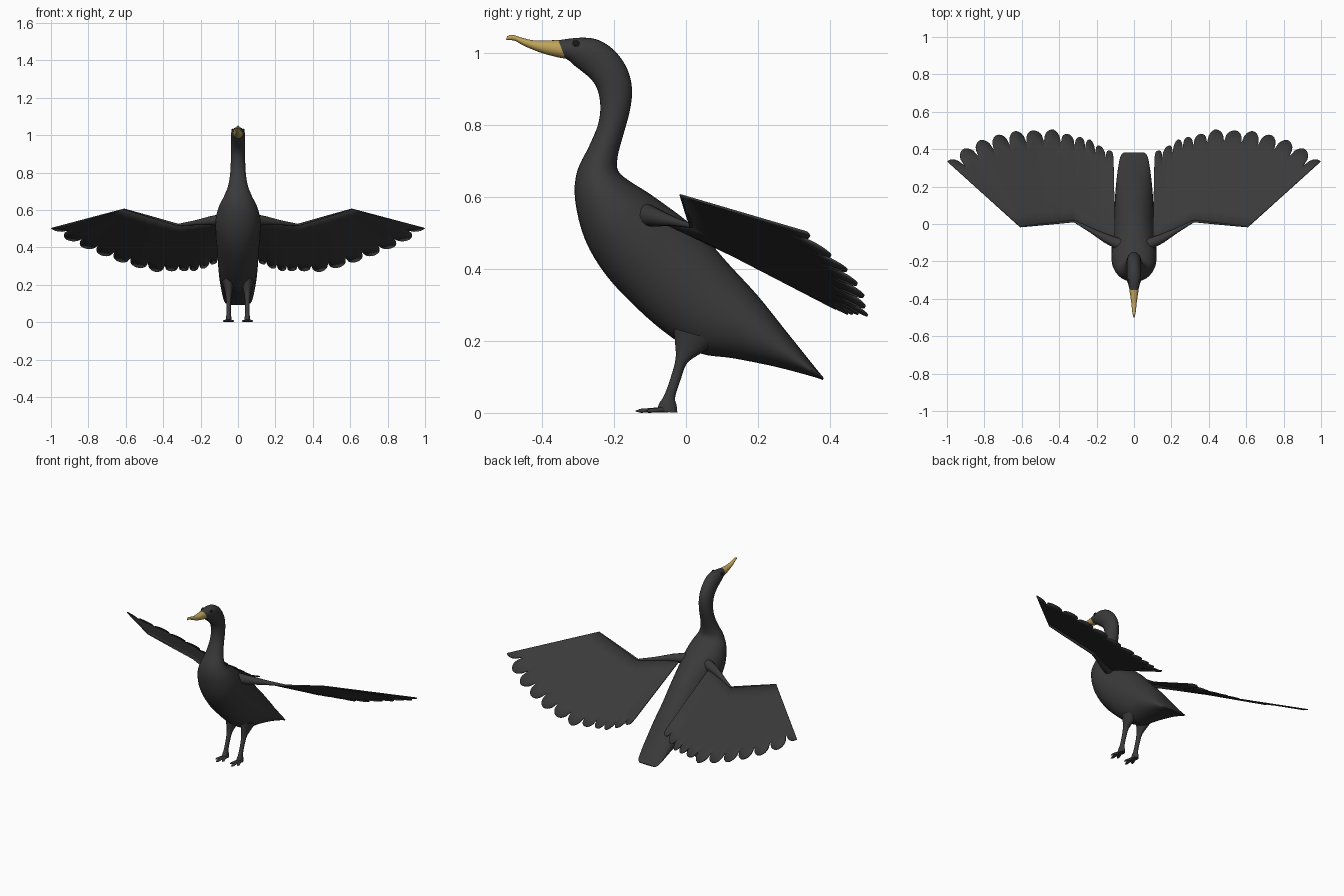
import bpy, math
from mathutils import Vector

cube = bpy.data.objects.get("Cube")
if cube:
    bpy.data.objects.remove(cube)


def material(name, color, rough=0.8):
    m = bpy.data.materials.new(name)
    m.use_nodes = True
    m.diffuse_color = (*color, 1)
    bsdf = m.node_tree.nodes["Principled BSDF"]
    bsdf.inputs["Base Color"].default_value = (*color, 1)
    bsdf.inputs["Roughness"].default_value = rough
    return m


PLUMAGE = material("charcoal plumage", (0.042, 0.042, 0.042))
HORN = material("horn yellow", (0.52, 0.36, 0.1))
EYE = material("eye black", (0.012, 0.012, 0.012))


def finish(name, verts, faces, mat, mirror=False, angle=50):
    """Make a smooth-shaded object, optionally mirrored across x."""
    me = bpy.data.meshes.new(name)
    me.from_pydata(verts, [], faces)
    me.materials.append(mat)
    me.shade_smooth()
    me.set_sharp_from_angle(angle=math.radians(angle))
    ob = bpy.data.objects.new(name, me)
    bpy.context.collection.objects.link(ob)
    if mirror:
        ob.modifiers.new("mirror", "MIRROR").use_mirror_merge = False
    return ob


def spline(rows, steps):
    """Smooth interpolation through rows of numbers."""
    out = []
    for i in range(len(rows) - 1):
        a, b = rows[max(i - 1, 0)], rows[i]
        c, d = rows[i + 1], rows[min(i + 2, len(rows) - 1)]
        for k in range(steps):
            t = k / steps
            out.append([q + t / 2 * (r - p + t * (2 * p - 5 * q + 4 * r - s
                        + t * (3 * (q - r) + s - p)))
                        for p, q, r, s in zip(a, b, c, d)])
    return out + [list(rows[-1])]


def skin(name, rings, mat, mirror=False):
    n = len(rings[0])
    faces = [(i * n + j, i * n + (j + 1) % n, (i + 1) * n + (j + 1) % n, (i + 1) * n + j)
             for i in range(len(rings) - 1) for j in range(n)]
    faces += [tuple(reversed(range(n))), tuple(range((len(rings) - 1) * n, len(rings) * n))]
    return finish(name, [v for r in rings for v in r], faces, mat, mirror)


def loft(name, rows, mat, x=0, mirror=False, n=28, steps=4):
    """Rows: front y, front z, back y, back z, half width."""
    rings = []
    for fy, fz, by, bz, w in spline(rows, steps):
        front, back = Vector((x, fy, fz)), Vector((x, by, bz))
        mid, half = (front + back) / 2, (back - front) / 2
        rings.append([mid + half * math.cos(a) + Vector((w * math.sin(a), 0, 0))
                      for a in (math.tau * j / n for j in range(n))])
    return skin(name, rings, mat, mirror)


def tube(name, path, mat, n=12, flat=1):
    """Tapered limb through (point, radius) pairs, mirrored."""
    axis = (Vector(path[-1][0]) - Vector(path[0][0])).normalized()
    side = axis.cross(Vector((0, 0, 1))).normalized()
    up = side.cross(axis) * flat
    rings = [[Vector(p) + r * (side * math.cos(a) + up * math.sin(a))
              for a in (math.tau * j / n for j in range(n))] for p, r in path]
    return skin(name, rings, mat, True)


# Body, neck and head in one skin, from tail to face
loft("body_neck_head", [
    (0.38, 0.091, 0.383, 0.097, 0.055), (0.355, 0.1, 0.36, 0.125, 0.074),
    (0.25, 0.128, 0.28, 0.225, 0.09), (0.13, 0.152, 0.2, 0.325, 0.1),
    (0.04, 0.165, 0.12, 0.412, 0.105), (-0.04, 0.21, 0.06, 0.48, 0.109),
    (-0.13, 0.285, 0.0, 0.535, 0.114), (-0.22, 0.38, -0.06, 0.58, 0.12),
    (-0.28, 0.48, -0.11, 0.615, 0.12), (-0.308, 0.59, -0.155, 0.643, 0.103),
    (-0.303, 0.67, -0.188, 0.672, 0.076), (-0.27, 0.74, -0.19, 0.712, 0.054),
    (-0.245, 0.8, -0.175, 0.77, 0.043), (-0.238, 0.85, -0.156, 0.84, 0.039),
    (-0.245, 0.895, -0.15, 0.9, 0.038), (-0.262, 0.925, -0.163, 0.955, 0.038),
    (-0.29, 0.95, -0.195, 1.003, 0.038), (-0.312, 0.967, -0.24, 1.035, 0.038),
    (-0.325, 0.979, -0.29, 1.043, 0.035), (-0.335, 0.985, -0.355, 1.036, 0.025),
], PLUMAGE)

# Bill with a hooked tip
loft("bill", [
    (-0.325, 0.986, -0.338, 1.037, 0.024), (-0.345, 0.986, -0.365, 1.036, 0.024),
    (-0.4, 1.0, -0.42, 1.035, 0.016), (-0.45, 1.02, -0.46, 1.044, 0.011),
    (-0.475, 1.034, -0.482, 1.051, 0.008), (-0.5, 1.037, -0.497, 1.047, 0.003),
], HORN, n=20)

# Eyes with a raised lid ring
for side, label in ((1, "left"), (-1, "right")):
    spot = (side * 0.031, -0.306, 1.027)
    bpy.ops.mesh.primitive_uv_sphere_add(segments=16, ring_count=8, radius=0.007, location=spot)
    eye = bpy.context.object
    eye.name = label + "_eye"
    eye.scale.x = 0.6
    eye.data.materials.append(EYE)
    bpy.ops.mesh.primitive_torus_add(major_radius=0.008, minor_radius=0.002, major_segments=20,
                                     minor_segments=6, location=spot,
                                     rotation=(0, math.pi / 2 - side * 0.4, 0))
    lid = bpy.context.object
    lid.name = label + "_eyelid"
    lid.data.materials.append(PLUMAGE)
    for ob in (eye, lid):
        ob.data.shade_smooth()

# Legs and toes
loft("legs", [
    (-0.035, 0.235, 0.09, 0.2, 0.035), (-0.03, 0.19, 0.04, 0.165, 0.023),
    (-0.029, 0.15, 0.003, 0.138, 0.016), (-0.042, 0.1, -0.014, 0.095, 0.012),
    (-0.06, 0.05, -0.03, 0.044, 0.012), (-0.075, 0.025, -0.026, 0.02, 0.015),
    (-0.08, 0.003, -0.024, 0.001, 0.017),
], PLUMAGE, x=0.05, mirror=True, n=16)
for label, x, y in (("inner", 0.025, -0.115), ("middle", 0.052, -0.14), ("outer", 0.077, -0.11)):
    heel = Vector((0.05, -0.05, 0.01))
    tip = Vector((x, y, 0.005))
    tube(label + "_toes", [(heel, 0.012), (heel.lerp(tip, 0.5), 0.009),
                           (heel.lerp(tip, 0.85), 0.008), (tip, 0.002)], PLUMAGE, flat=0.7)

# Wing: leading edge joints and feather tips, from the outermost inwards
ARM = [Vector(p) for p in ((0.61, -0.015, 0.605), (0.32, 0.015, 0.52), (0.09, -0.11, 0.55))]
ROOTS_X = (0.61, 0.603, 0.585, 0.555, 0.515, 0.465, 0.41, 0.35, 0.3, 0.24, 0.17, 0.1)
TIPS = [Vector(p) for p in (
    (0.998, 0.335, 0.502), (0.915, 0.398, 0.443), (0.825, 0.446, 0.4), (0.73, 0.475, 0.36),
    (0.635, 0.495, 0.325), (0.54, 0.498, 0.295), (0.435, 0.505, 0.27), (0.35, 0.478, 0.275),
    (0.285, 0.463, 0.275), (0.235, 0.45, 0.275), (0.18, 0.415, 0.29), (0.125, 0.39, 0.315))]


def on_arm(x):
    a, b = ARM[:2] if x > ARM[1].x else ARM[1:]
    return a.lerp(b, (a.x - x) / (a.x - b.x))


def along(values, s):
    i = min(int(s), len(values) - 2)
    return values[i] + (values[i + 1] - values[i]) * (s - i)


STEPS, ROWS = 12, 6
last = len(TIPS) - 1
columns = last * STEPS + STEPS // 2
verts, faces = [], []
for c in range(columns + 1):
    s = c / STEPS
    root = on_arm(along(ROOTS_X, min(s, last)))
    tip = along(TIPS, min(s, last))
    if s > last:
        tip = tip - Vector((0.03 * (s - last), 0.0, 0.0))
    off = min(1, 2 * abs(s - round(s)))
    if c % STEPS == STEPS // 2:
        off = 1
    notch = 0.16 - 0.006 * s
    reach = 1 - notch * (1 - math.sqrt(max(0, 1 - off ** 2.2)))
    for r in range(ROWS + 1):
        verts.append(root.lerp(tip, reach * r / ROWS))
for c in range(columns):
    for r in range(ROWS):
        a = c * (ROWS + 1) + r
        faces.append((a, a + 1, a + ROWS + 2, a + ROWS + 1))
wings = finish("wings", verts, faces, PLUMAGE, mirror=True)
solid = wings.modifiers.new("thickness", "SOLIDIFY")
solid.thickness, solid.offset = 0.006, 0

# Muscled upper arm and slim forearm along the leading edge
tube("upper_arms", [(Vector((0.06, -0.115, 0.55)), 0.034), (ARM[2].lerp(ARM[1], 0.25), 0.024),
                    (ARM[2].lerp(ARM[1], 0.6), 0.013), (ARM[1], 0.006)], PLUMAGE)
tube("forearms", [(ARM[1], 0.006), (ARM[1].lerp(ARM[0], 0.5), 0.005), (ARM[0], 0.003)], PLUMAGE)
